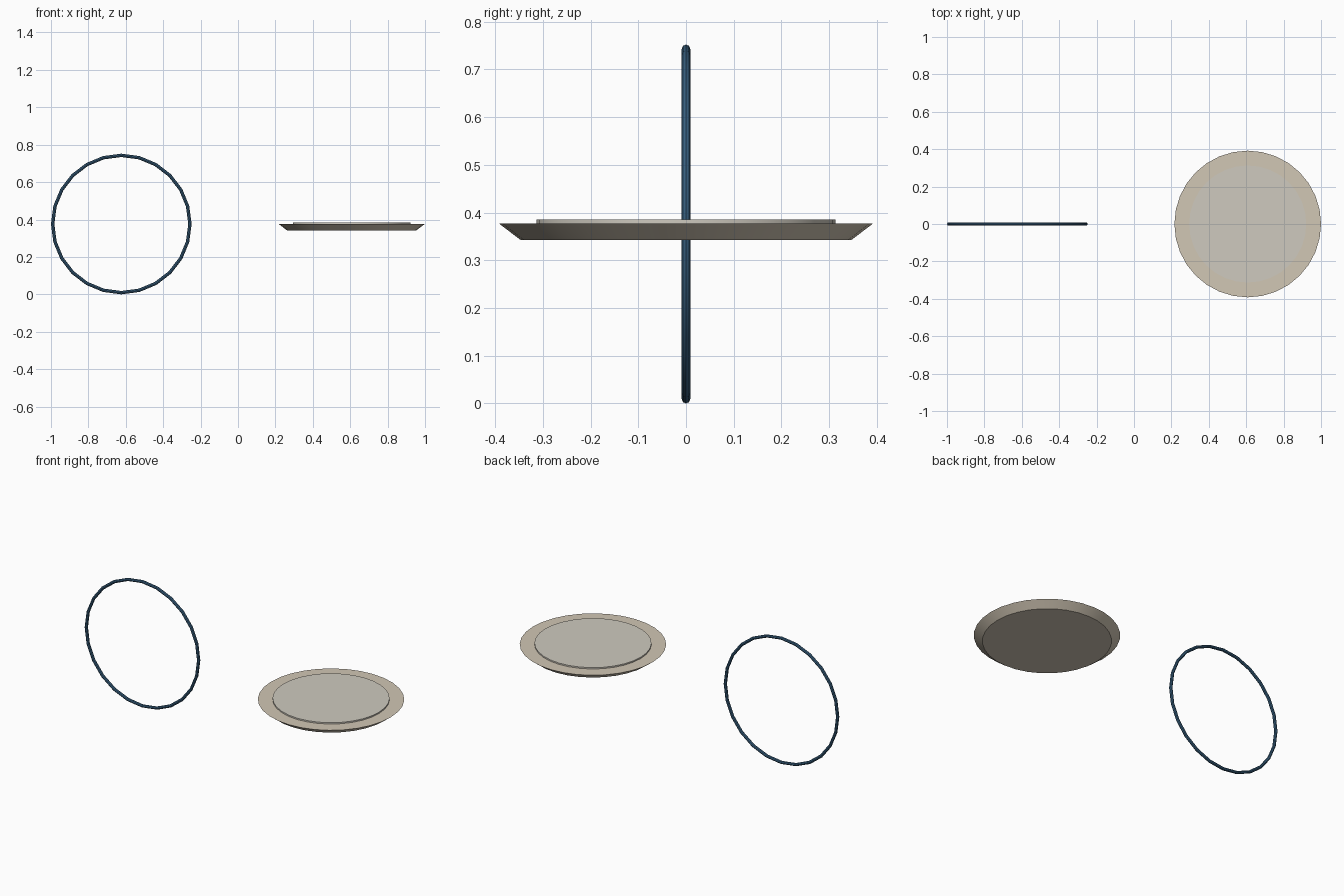
import bpy, math

if "Cube" in bpy.data.objects:
    bpy.data.objects.remove(bpy.data.objects["Cube"])


def finish(name, color):
    ob = bpy.context.object
    ob.name = name
    mat = bpy.data.materials.new(name + "_colour")
    mat.diffuse_color = (*color, 1)
    mat.use_nodes = True
    mat.node_tree.nodes["Principled BSDF"].inputs["Base Color"].default_value = mat.diffuse_color
    ob.data.materials.append(mat)
    bpy.ops.object.shade_smooth_by_angle(angle=math.radians(30))
    return ob


def disc(name, x, z0, z1, r0, r1, color, sides=32):
    bpy.ops.mesh.primitive_cone_add(vertices=sides, radius1=r0, radius2=r1,
                                    depth=z1 - z0, location=(x, 0, (z0 + z1) / 2))
    return finish(name, color)


# upright hoop, facing front
bpy.ops.mesh.primitive_torus_add(major_radius=0.367, minor_radius=0.009,
                                 major_segments=24, minor_segments=8,
                                 location=(-0.624, 0, 0.376),
                                 rotation=(math.pi / 2, 0, 0))
finish("hoop", (0.04, 0.12, 0.22))

# flared plate and the thin panel resting on it
disc("plate", 0.608, 0.342, 0.377, 0.346, 0.392, (0.64, 0.57, 0.46))
disc("plate_panel", 0.608, 0.369, 0.385, 0.313, 0.313, (0.62, 0.59, 0.52))
